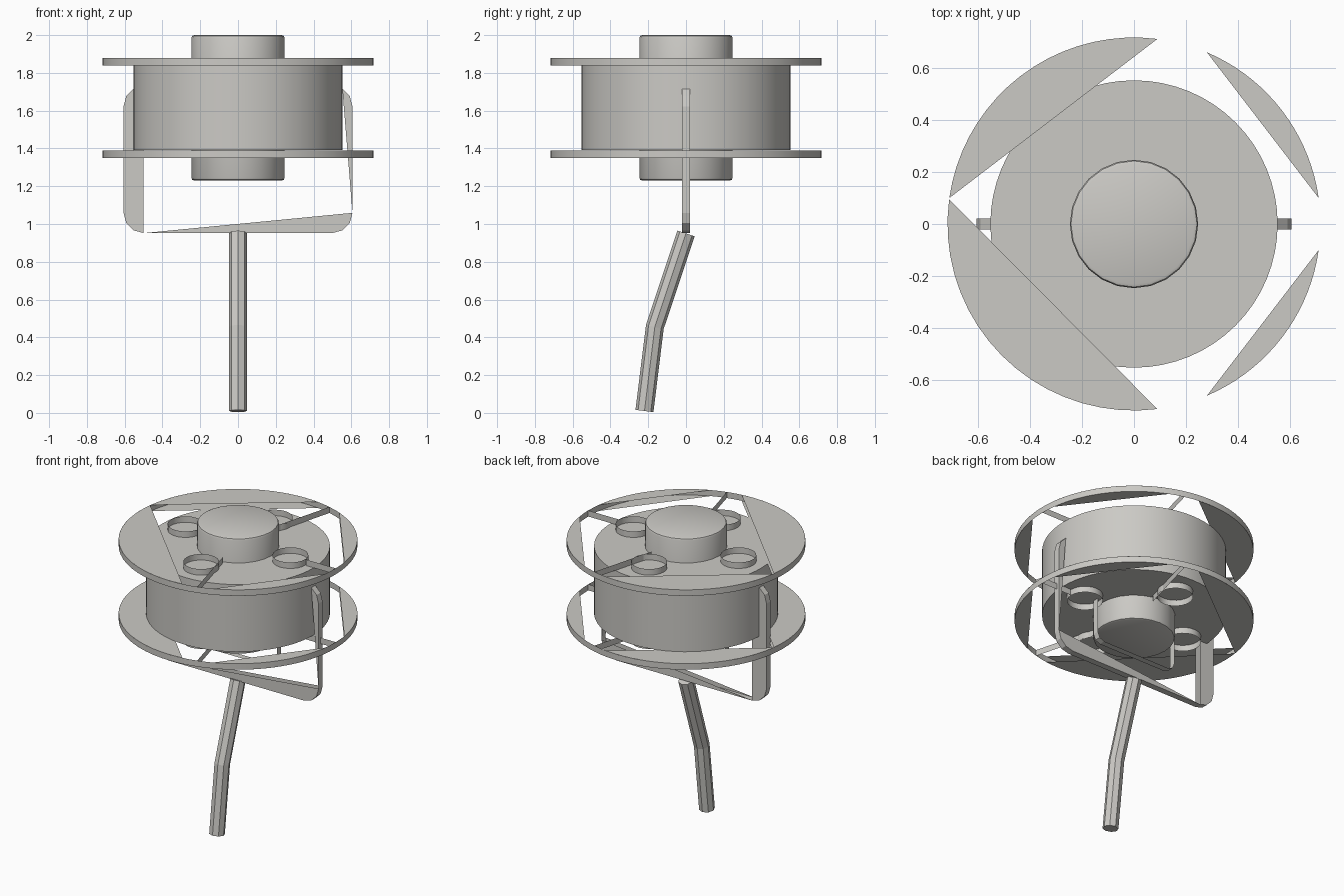
import bpy, bmesh
from math import sin, cos, radians, pi
from mathutils import Vector

old = bpy.data.objects.get("Cube")
if old:
    bpy.data.objects.remove(old, do_unlink=True)

grey = bpy.data.materials.new("warm_grey")
grey.use_nodes = True
colour = (0.6, 0.59, 0.56, 1)
grey.diffuse_color = colour
grey.node_tree.nodes["Principled BSDF"].inputs["Base Color"].default_value = colour


def finish(name, bm, smooth=True):
    mesh = bpy.data.meshes.new(name)
    bm.to_mesh(mesh)
    bm.free()
    mesh.materials.append(grey)
    ob = bpy.data.objects.new(name, mesh)
    bpy.context.collection.objects.link(ob)
    if smooth:
        bpy.ops.object.select_all(action='DESELECT')
        ob.select_set(True)
        bpy.context.view_layer.objects.active = ob
        bpy.ops.object.shade_smooth_by_angle(angle=radians(30))
    return ob


def arc(radius, start, end, steps, cx=0, cy=0):
    """Points on an arc, angles in degrees."""
    angles = [radians(start + (end - start) * i / steps) for i in range(steps + 1)]
    return [(cx + radius * cos(a), cy + radius * sin(a)) for a in angles]


def band(bm, path, offset, closed=False):
    """Thin wall swept from a path along an offset vector."""
    low = [bm.verts.new(p) for p in path]
    high = [bm.verts.new(Vector(p) + Vector(offset)) for p in path]
    n = len(path)
    for i in range(n if closed else n - 1):
        j = (i + 1) % n
        bm.faces.new((low[i], low[j], high[j], high[i]))


def sheet(bm, points):
    bm.faces.new([bm.verts.new(p) for p in points])


def cylinder(name, radius, z0, z1, sides, bevel=0):
    bm = bmesh.new()
    bmesh.ops.create_cone(bm, cap_ends=True, segments=sides, radius1=radius,
                          radius2=radius, depth=z1 - z0)
    bmesh.ops.translate(bm, verts=bm.verts, vec=(0, 0, (z0 + z1) / 2))
    if bevel:
        rims = [e for e in bm.edges if abs(e.verts[0].co.z - e.verts[1].co.z) < 0.001]
        bmesh.ops.bevel(bm, geom=rims, offset=bevel, segments=2, affect='EDGES', profile=0.5)
    return finish(name, bm)


# Drum and hub
cylinder("drum", 0.553, 1.392, 1.838, 64)
cylinder("hub", 0.247, 1.23, 2.0, 24, 0.015)

# Flanges: open rims with segment plates, hole collars and thin spokes
RIM = 0.718
segments = [(82.8, 172), (172.4, 277.2), (8, 67), (293, 352)]
for name, z, in (("lower_flange", 1.35), ("upper_flange", 1.84)):
    depth = 0.04
    bm = bmesh.new()
    rim = arc(RIM, 0, 360, 72)[:-1]
    band(bm, [(x, y, z) for x, y in rim], (0, 0, depth), True)
    for start, end in segments:
        for level in (z, z + depth):
            sheet(bm, [(x, y, level) for x, y in arc(RIM, start, end, 18)])
    for k in range(4):
        a = k * pi / 2
        collar = arc(0.108, 0, 360, 24, 0.385 * cos(a), 0.385 * sin(a))[:-1]
        band(bm, [(x, y, z) for x, y in collar], (0, 0, depth), True)
    for angle, inner in ((0, 0.5), (75, 0.27), (-75, 0.27)):
        d = Vector((cos(radians(angle)), sin(radians(angle)), 0))
        up = Vector((0, 0, z))
        band(bm, [d * inner + up, d * RIM + up], (0, 0, depth))
    finish(name, bm)


def rounded_loop(half_width, z0, z1, r, steps):
    pts = []
    for cx, cz, start in ((half_width - r, z1 - r, 0), (r - half_width, z1 - r, 90),
                          (r - half_width, z0 + r, 180), (half_width - r, z0 + r, 270)):
        pts += arc(r, start, start + 90, steps, cx, cz)
    return pts


# Yoke around the spool: outer and inner edge walls plus side plates
T = 0.021
outer = rounded_loop(0.606, 0.952, 1.73, 0.107, 3)
inner = rounded_loop(0.3, 1.11, 1.6, 0.05, 2)
bm = bmesh.new()
for loop in (outer, inner):
    band(bm, [(x, -T, z) for x, z in loop], (0, 2 * T, 0), True)
top_right, left_side, bottom_right = outer[0:3], outer[4:12], outer[12:16]
plates = (left_side, [outer[11]] + bottom_right, [outer[15]] + top_right)
for y in (-T, T):
    for plate in plates:
        sheet(bm, [(x, y, z) for x, z in plate])
finish("yoke", bm, smooth=False)

# Bent eight-sided handle
bm = bmesh.new()
path = [Vector((0, -0.22, 0.01)), Vector((0, -0.165, 0.455)), Vector((0, 0, 0.95))]
tilts = [(path[1] - path[0]).normalized(), (path[2] - path[0]).normalized(),
         (path[2] - path[1]).normalized()]
rings = []
for p, t in zip(path, tilts):
    side = Vector((1, 0, 0))
    fwd = t.cross(side)
    rings.append([bm.verts.new(p + side * x + fwd * y) for x, y in arc(0.048, 0, 360, 8)[:-1]])
for a, b in zip(rings, rings[1:]):
    for i in range(8):
        j = (i + 1) % 8
        bm.faces.new((a[i], a[j], b[j], b[i]))
bm.faces.new(rings[0][::-1])
bm.faces.new(rings[-1])
bmesh.ops.recalc_face_normals(bm, faces=bm.faces)
finish("handle", bm, smooth=False)
